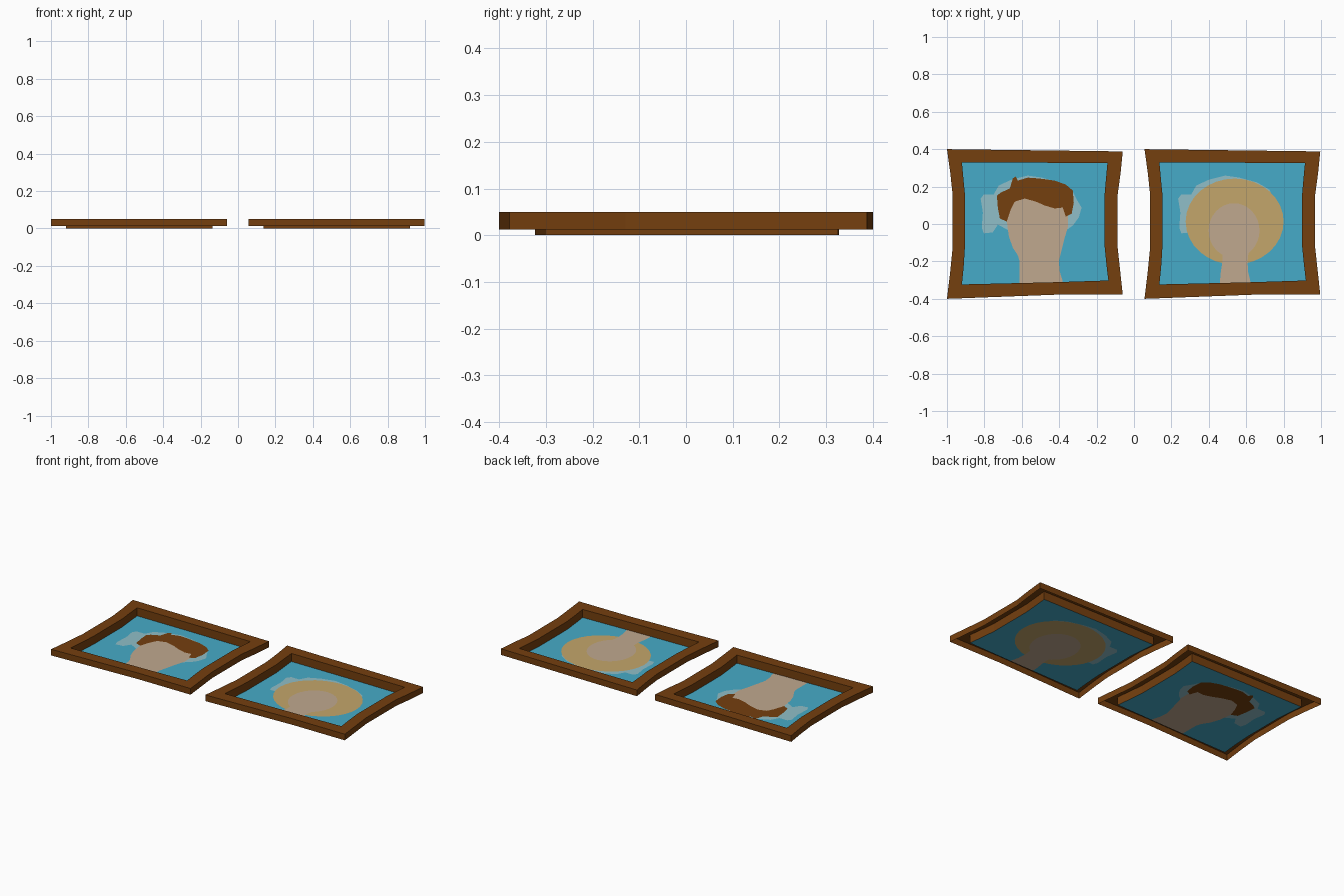
import bpy, bmesh, math
from mathutils import Vector
from mathutils.geometry import delaunay_2d_cdt

if "Cube" in bpy.data.objects:
    bpy.data.objects.remove(bpy.data.objects["Cube"])

SHIFT = 1.056          # distance from left picture to right picture


def material(name, rgb):
    m = bpy.data.materials.new(name)
    m.diffuse_color = (*rgb, 1)
    m.use_nodes = True
    m.node_tree.nodes["Principled BSDF"].inputs["Base Color"].default_value = m.diffuse_color
    return m


wood = material("brown wood", (0.178, 0.050, 0.0045))
sky = material("sky blue", (0.061, 0.407, 0.578))
mist = material("pale blue", (0.279, 0.521, 0.578))
skin = material("skin", (0.527, 0.397, 0.275))
blond = material("blond", (0.552, 0.381, 0.147))


def ellipse(cx, cy, rx, ry, n=32):
    return [(cx + rx * math.cos(2 * math.pi * i / n),
             cy + ry * math.sin(2 * math.pi * i / n)) for i in range(n)]


# Frame outlines, clockwise from the back left corner, sides bowed inwards
outer = [(-1, .40), (-.53, .394), (-.06, .388), (-.072, .27), (-.087, .16),
         (-.087, -.13), (-.073, -.26), (-.06, -.378), (-.42, -.378),
         (-1, -.40), (-.983, -.26), (-.97, -.13), (-.97, .16), (-.983, .28)]
inner = [(-.92, .328), (-.53, .328), (-.142, .325), (-.15, .24), (-.157, .16),
         (-.157, -.12), (-.147, -.22), (-.137, -.302), (-.45, -.312),
         (-.92, -.323), (-.91, -.22), (-.904, -.12), (-.904, .16), (-.912, .24)]


def frame(name, dx):
    """Hollow-backed moulding: outer wall, flat face and deeper inner wall."""
    bm = bmesh.new()
    rings = [[bm.verts.new((x + dx, y, z)) for x, y in pts]
             for pts, z in ((outer, .012), (outer, .05), (inner, .05), (inner, 0))]
    n = len(outer)
    for a, b in zip(rings, rings[1:]):
        for i in range(n):
            j = (i + 1) % n
            bm.faces.new((a[i], a[j], b[j], b[i]))
    finish(bm, name, [wood])


def finish(bm, name, mats):
    me = bpy.data.meshes.new(name)
    bm.to_mesh(me)
    bm.free()
    for m in mats:
        me.materials.append(m)
    ob = bpy.data.objects.new(name, me)
    bpy.context.collection.objects.link(ob)


def inside(p, poly):
    hit = False
    for (x1, y1), (x2, y2) in zip(poly, poly[1:] + poly[:1]):
        if (y1 > p.y) != (y2 > p.y) and p.x < (x2 - x1) * (p.y - y1) / (y2 - y1) + x1:
            hit = not hit
    return hit


def picture(name, dx, layers):
    """Flat sheet cut along every outline; later layers cover earlier ones."""
    pts, edges = [], []
    for poly in [inner] + [l[0] for l in layers]:
        s, n = len(pts), len(poly)
        pts += [Vector(p) for p in poly]
        edges += [(s + i, s + (i + 1) % n) for i in range(n)]
    co, _, tris, *_ = delaunay_2d_cdt(pts, edges, [], 0, 1e-5)
    mats = [sky] + [l[1] for l in layers]
    mats = list(dict.fromkeys(mats))
    bm = bmesh.new()
    vs = [bm.verts.new((p.x + dx, p.y, 0)) for p in co]
    for t in tris:
        c = sum((co[i] for i in t), Vector((0, 0))) / 3
        if not inside(c, inner):
            continue
        f = bm.faces.new([vs[i] for i in t])
        for poly, m in layers:
            if inside(c, poly):
                f.material_index = mats.index(m)
        f.normal_update()
        if f.normal.z < 0:
            f.normal_flip()
    bmesh.ops.delete(bm, geom=[v for v in bm.verts if not v.link_faces], context='VERTS')
    finish(bm, name, mats)


# Painted shapes, all in the left picture's coordinates
cloud = [(-.82, .135), (-.803, .158), (-.75, .158), (-.723, .206), (-.653, .238),
         (-.568, .259), (-.493, .248), (-.397, .222), (-.333, .184), (-.306, .131),
         (-.28, .088), (-.295, .035), (-.327, -.008), (-.365, -.035), (-.66, -.04),
         (-.728, -.003), (-.755, -.045), (-.803, -.05), (-.814, -.019), (-.808, .061)]
short_hair = [(-.733, .152), (-.712, .168), (-.664, .19), (-.648, .243), (-.632, .254),
              (-.621, .232), (-.568, .248), (-.504, .243), (-.424, .232), (-.365, .211),
              (-.327, .179), (-.322, .115), (-.333, .056), (-.365, .04), (-.381, .088),
              (-.424, .083), (-.477, .099), (-.525, .12), (-.584, .136), (-.637, .12),
              (-.659, .077), (-.68, .013), (-.717, .029), (-.728, .088)]
face_and_neck = [(-.68, .013), (-.669, -.067), (-.648, -.126), (-.621, -.168),
                 (-.611, -.2), (-.611, -.4), (-.379, -.4), (-.383, -.3), (-.397, -.254),
                 (-.402, -.2), (-.386, -.136), (-.37, -.072), (-.354, -.019),
                 (-.354, .045), (-.39, .15), (-.65, .15)]
round_hair = ellipse(-.518, .013, .262, .23)
round_face = ellipse(-.521, -.035, .136, .146)
neck = [(-.585, -.12), (-.583, -.2), (-.594, -.27), (-.6, -.4), (-.43, -.4),
        (-.433, -.31), (-.446, -.255), (-.449, -.2), (-.44, -.12)]

frame("left_frame", 0)
frame("right_frame", SHIFT)
picture("left_portrait", 0,
        [(cloud, mist), (face_and_neck, skin), (short_hair, wood)])
picture("right_portrait", SHIFT,
        [(cloud, mist), (round_hair, blond), (neck, skin), (round_face, skin)])
